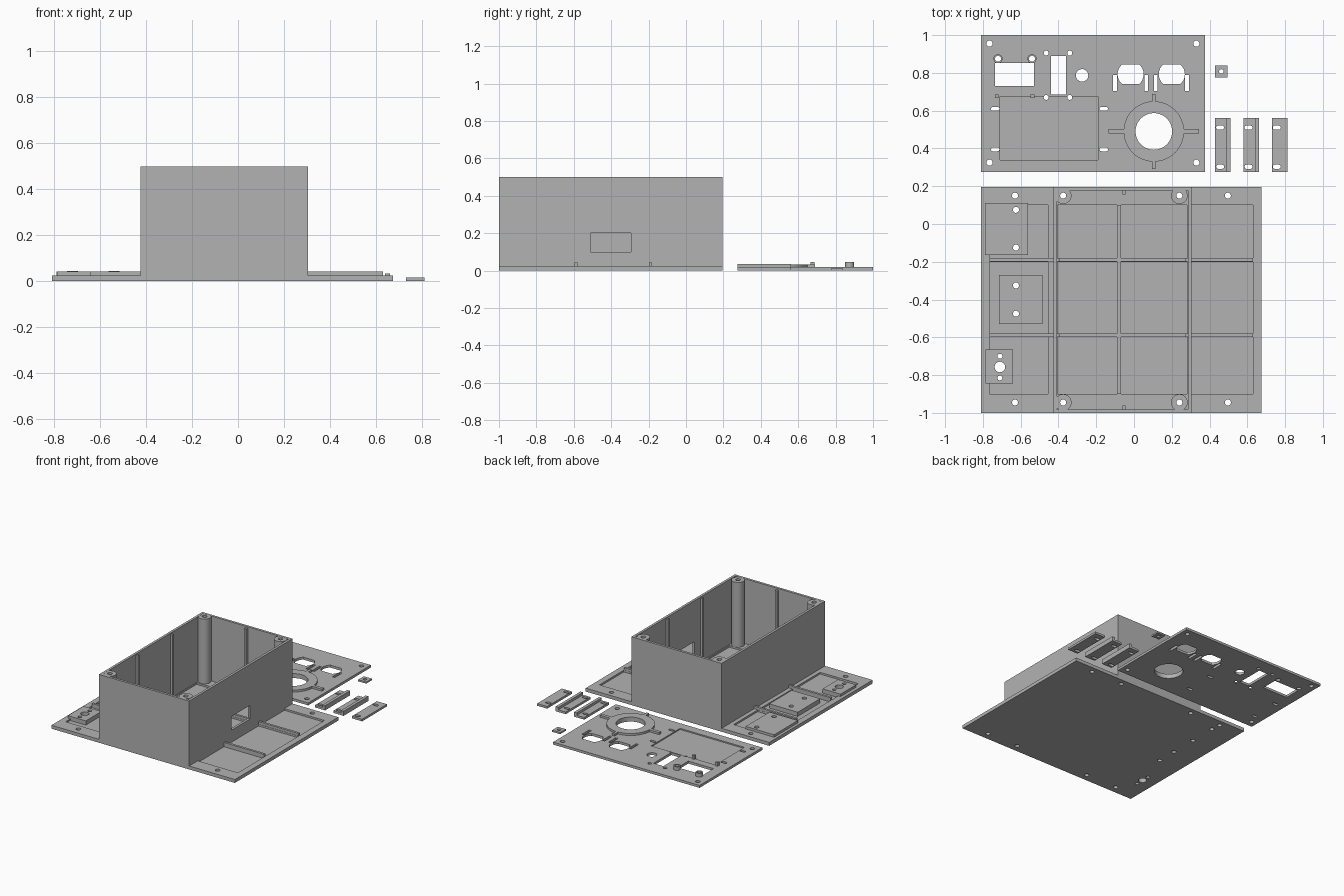
import bpy, bmesh, math
from mathutils import Matrix, Vector

if "Cube" in bpy.data.objects:
    bpy.data.objects.remove(bpy.data.objects["Cube"])

grey = bpy.data.materials.new("light_grey")
grey.diffuse_color = (0.45, 0.45, 0.45, 1)
grey.use_nodes = True
grey.node_tree.nodes["Principled BSDF"].inputs["Base Color"].default_value = grey.diffuse_color


def box(x0, x1, y0, y1, z0, z1):
    return ("box", (x0, x1, y0, y1, z0, z1))


def cyl(x, y, r, z0, z1, n=32):
    return ("cyl", (x, y, r, z0, z1, n))


def prism(pts, z0, z1):
    return ("prism", (pts, z0, z1))


def slot(x, y, w, h, z0, z1, r=None):
    """Rounded slot: a rectangle whose short ends are arcs of radius r."""
    r = r or h / 2
    a = math.asin(min(1, h / 2 / r))
    pts = []
    for s in (1, -1):
        for i in range(9):
            t = -a + 2 * a * i / 8
            pts.append((x + s * (w / 2 - r + r * math.cos(t)), y + s * r * math.sin(t)))
    return prism(pts, z0, z1)


def mesh_object(name, parts):
    """One object made from several solid pieces."""
    bm = bmesh.new()
    for kind, p in parts:
        if kind == "box":
            x0, x1, y0, y1, z0, z1 = p
            m = Matrix.Translation(((x0 + x1) / 2, (y0 + y1) / 2, (z0 + z1) / 2))
            bmesh.ops.create_cube(bm, size=1, matrix=m @ Matrix.Diagonal((x1 - x0, y1 - y0, z1 - z0, 1)))
        elif kind == "cyl":
            x, y, r, z0, z1, n = p
            bmesh.ops.create_cone(bm, cap_ends=True, segments=n, radius1=r, radius2=r,
                                  depth=z1 - z0, matrix=Matrix.Translation((x, y, (z0 + z1) / 2)))
        else:
            pts, z0, z1 = p
            f = bm.faces.new([bm.verts.new((a, b, z0)) for a, b in pts])
            ext = bmesh.ops.extrude_face_region(bm, geom=[f], use_keep_orig=True)
            top = [v for v in ext["geom"] if isinstance(v, bmesh.types.BMVert)]
            bmesh.ops.translate(bm, verts=top, vec=Vector((0, 0, z1 - z0)))
    bmesh.ops.recalc_face_normals(bm, faces=bm.faces)
    me = bpy.data.meshes.new(name)
    bm.to_mesh(me)
    bm.free()
    ob = bpy.data.objects.new(name, me)
    bpy.context.collection.objects.link(ob)
    me.materials.append(grey)
    return ob


def cut(ob, parts):
    cutter = mesh_object("cutter", parts)
    cutter.hide_render = True
    mod = ob.modifiers.new("cut", "BOOLEAN")
    mod.operation, mod.solver, mod.object = "DIFFERENCE", "EXACT", cutter
    bpy.context.view_layer.objects.active = ob
    bpy.ops.object.modifier_apply(modifier=mod.name)
    bpy.data.objects.remove(cutter)


PLATE, FLOOR, RIB = 0.025, 0.012, 0.043
LO, HI = -0.05, 0.6

# base plate with a grid of shallow pockets
base = mesh_object("base_plate", [box(-0.81, 0.675, -1, 0.195, 0, PLATE)])
cut(base, [box(x0, x1, y0, y1, FLOOR, 0.1)
           for x0, x1 in ((-0.765, -0.455), (-0.405, -0.09), (-0.07, 0.28), (0.305, 0.63))
           for y0, y1 in ((-0.9, -0.597), (-0.58, -0.2), (-0.18, 0.1))])
plate_holes = [(x, y, 0.016) for x in (-0.63, -0.375, 0.24, 0.497) for y in (-0.945, 0.15)]
pad_holes = [(-0.625, y, 0.016) for y in (0.075, -0.125, -0.325, -0.475)]
pad_holes += [(-0.71, -0.7, 0.013), (-0.71, -0.757, 0.028), (-0.71, -0.815, 0.013)]
cut(base, [cyl(x, y, r, LO, HI) for x, y, r in plate_holes + pad_holes])

# raised dividers on the base
mesh_object("floor_dividers",
            [box(x0, x1, y, y + 0.017, PLATE, RIB)
             for y in (-0.597, -0.198) for x0, x1 in ((-0.765, -0.425), (-0.407, 0.287), (0.305, 0.63))]
            + [box(-0.09, -0.07, y0, y1, PLATE, RIB)
               for y0, y1 in ((-0.9, -0.597), (-0.58, -0.198), (-0.181, 0.1))])

# mounting pads on the left wing
for i, (x0, x1, y0, y1) in enumerate(((-0.79, -0.56, -0.165, 0.11), (-0.715, -0.485, -0.53, -0.27),
                                      (-0.785, -0.64, -0.845, -0.665))):
    pad = mesh_object("mounting_pad_%d" % (i + 1), [box(x0, x1, y0, y1, FLOOR, RIB)])
    cut(pad, [cyl(x, y, r, LO, HI) for x, y, r in pad_holes if y0 < y < y1])

# open-topped box with a window in the right wall
walls = mesh_object("box_walls", [box(-0.425, 0.305, -1, 0.195, PLATE, 0.5)])
cut(walls, [box(-0.407, 0.287, -0.982, 0.177, 0, HI)])
cut(walls, [box(0.25, 0.35, -0.51, -0.295, 0.1, 0.2)])

# upright ribs inside the walls
mesh_object("wall_ribs",
            [box(x, x + 0.014, y, y + 0.017, RIB, 0.49) for x in (-0.407, 0.273) for y in (-0.597, -0.198)]
            + [box(-0.062, -0.045, y, y + 0.02, PLATE, 0.49) for y in (-0.982, 0.157)])

# corner screw posts
for x in (-0.375, 0.24):
    for y in (-0.945, 0.15):
        sx, sy = (1 if x > 0 else -1), (1 if y > 0 else -1)
        wx, wy = (0.288 if sx > 0 else -0.408), (0.178 if sy > 0 else -0.983)
        post = mesh_object("corner_post", [cyl(x, y, 0.044, PLATE, 0.499)])
        # trim the post where it would break through the outer walls
        cut(post, [box(min(wx, wx + sx * 0.1), max(wx, wx + sx * 0.1), y - 0.1, y + 0.1, LO, HI)])
        cut(post, [box(x - 0.1, x + 0.1, min(wy, wy + sy * 0.1), max(wy, wy + sy * 0.1), LO, HI)])
        cut(post, [cyl(x, y, 0.016, LO, HI)])

# lid panel with its shallow recess and openings
LID = 0.018
RX, RY = 0.105, 0.49
lid = mesh_object("lid_panel", [box(-0.81, 0.375, 0.275, 1, 0, LID)])
cut(lid, [box(-0.71, -0.19, 0.34, 0.675, 0.009, 0.1)])
holes = [cyl(x, y, 0.016, LO, HI) for x in (-0.765, 0.33) for y in (0.325, 0.955)]
holes += [cyl(x, y, 0.013, LO, HI, 20) for x in (-0.465, -0.34) for y in (0.67, 0.905)]
holes += [cyl(x, 0.875, 0.016, LO, HI, 20) for x in (-0.72, -0.54)]
holes += [cyl(-0.275, 0.787, 0.033, LO, HI), cyl(RX, RY, 0.097, LO, HI, 48)]
holes += [box(-0.735, -0.53, 0.73, 0.852, LO, HI), box(-0.44, -0.36, 0.685, 0.89, LO, HI)]
holes += [slot(x, 0.793, 0.138, 0.105, LO, HI, 0.069) for x in (-0.018, 0.2)]
holes += [box(x - 0.01, x + 0.01, 0.705, 0.79, LO, HI) for x in (-0.1, 0.065, 0.115, 0.28)]
holes += [slot(x, y, 0.045, 0.02, LO, HI) for x in (-0.735, -0.16) for y in (0.395, 0.61)]
cut(lid, holes)

# raised ring with four arms around the big opening
RT = 0.033
ring = mesh_object("ring_collar", [cyl(RX, RY, 0.16, LID, RT, 48)])
cut(ring, [cyl(RX, RY, 0.097, LO, HI, 48)])
mesh_object("ring_arms",
            [box(RX + s * 0.197 - 0.042, RX + s * 0.197 + 0.042, RY - 0.012, RY + 0.012, LID, RT) for s in (-1, 1)]
            + [box(RX - 0.01, RX + 0.01, RY + s * 0.177 - 0.022, RY + s * 0.177 + 0.022, LID, RT) for s in (-1, 1)])

# hollow standoffs and small pegs for the display
for x in (-0.72, -0.54):
    standoff = mesh_object("standoff", [cyl(x, 0.875, 0.024, LID, 0.045, 20)])
    cut(standoff, [cyl(x, 0.875, 0.016, LO, HI, 20)])
mesh_object("display_pegs", [box(x - 0.01, x + 0.01, 0.666, 0.686, 0.009, 0.045) for x in (-0.727, -0.537)])

# loose clamp strips, two with a raised rail
for i, x in enumerate((0.43, 0.58, 0.73)):
    w = 0.082
    prof = [box(x, x + w, 0.275, 0.562, 0, 0.016)]
    strip = mesh_object("clamp_strip_%d" % (i + 1), prof)
    cut(strip, [slot(x + 0.026, y, 0.042, 0.022, LO, HI) for y in (0.303, 0.51)])
    if i < 2:
        mesh_object("clamp_rail_%d" % (i + 1), [box(x + w - 0.022, x + w, 0.275, 0.562, 0.016, 0.034)])

# loose square nut
nut = mesh_object("square_nut", [box(0.43, 0.495, 0.775, 0.84, 0, 0.012)])
cut(nut, [cyl(0.4625, 0.8075, 0.012, LO, HI, 20)])

# smooth round surfaces, keep edges sharp
for ob in bpy.context.collection.objects:
    ob.select_set(True)
bpy.ops.object.shade_smooth_by_angle(angle=math.radians(30))
